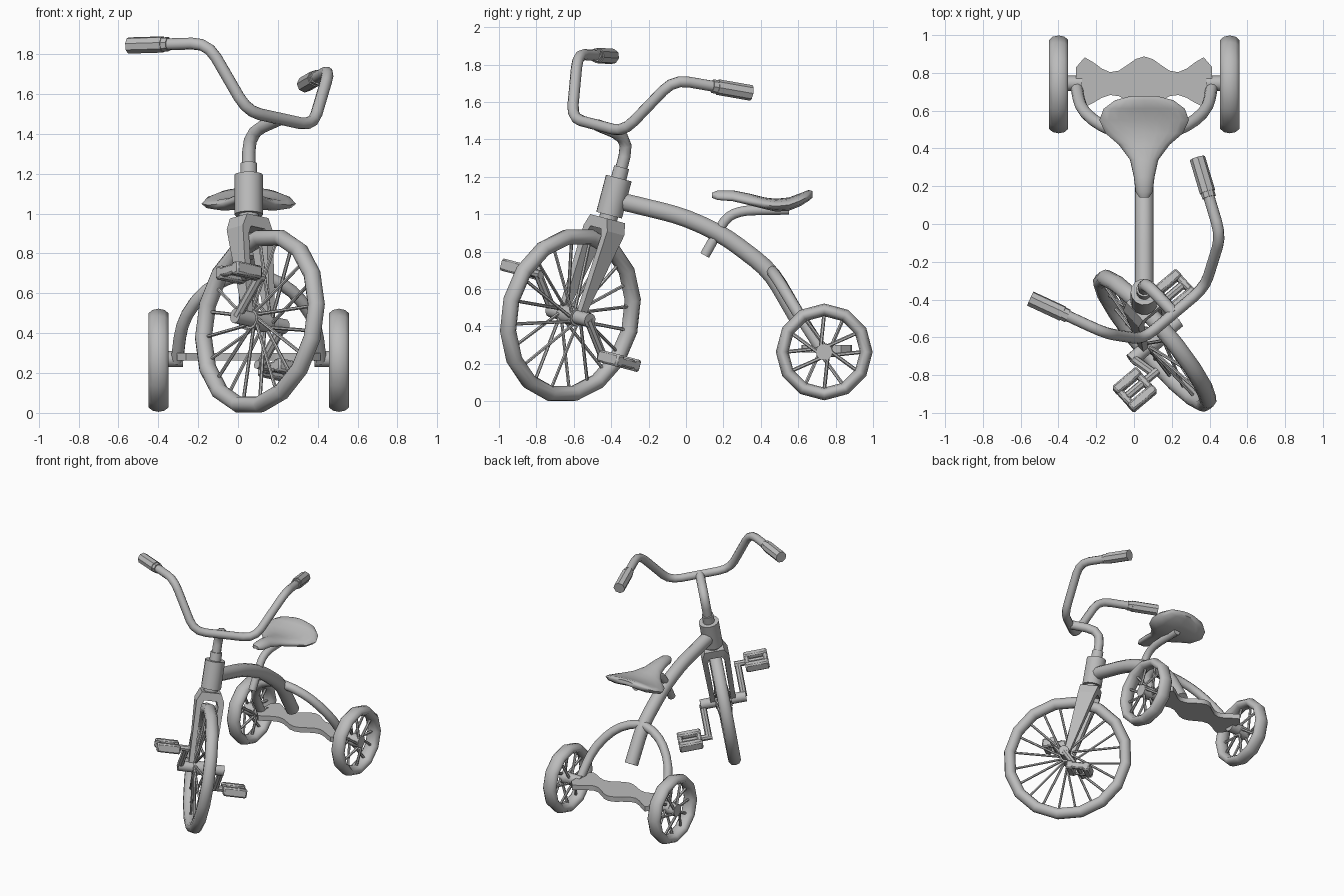
import bpy, bmesh, math
from math import cos, sin, pi, radians
from mathutils import Matrix, Vector

if "Cube" in bpy.data.objects:
    bpy.data.objects.remove(bpy.data.objects["Cube"])

GREY = (0.5, 0.5, 0.5, 1)
grey = bpy.data.materials.new("plain grey")
grey.use_nodes = True
grey.diffuse_color = GREY
grey.node_tree.nodes["Principled BSDF"].inputs["Base Color"].default_value = GREY

MID = 0.054  # x of the frame's plane of symmetry
BODY = Matrix.Translation((MID, 0, 0))
# Steering frame: leaned back, then turned to the left
STEER = (Matrix.Translation((MID, -0.41, 1.0)) @ Matrix.Rotation(radians(-14.7), 4, 'X')
         @ Matrix.Rotation(radians(41), 4, 'Z'))


def finish(ob, name, frame, angle=40):
    ob.name = name
    ob.matrix_world = frame
    ob.data.materials.clear()
    ob.data.materials.append(grey)
    bpy.ops.object.select_all(action='DESELECT')
    bpy.context.view_layer.objects.active = ob
    ob.select_set(True)
    bpy.ops.object.shade_smooth_by_angle(angle=radians(angle))
    return ob


def from_bmesh(bm, name, frame, angle=40):
    bmesh.ops.recalc_face_normals(bm, faces=bm.faces)
    me = bpy.data.meshes.new(name)
    bm.to_mesh(me)
    bm.free()
    ob = bpy.data.objects.new(name, me)
    bpy.context.collection.objects.link(ob)
    return finish(ob, name, frame, angle)


def rod(bm, a, b, r, sides=12):
    a, b = Vector(a), Vector(b)
    m = Matrix.Translation((a + b) / 2) @ (b - a).to_track_quat('Z', 'Y').to_matrix().to_4x4()
    bmesh.ops.create_cone(bm, cap_ends=True, segments=sides, radius1=r, radius2=r,
                          depth=(b - a).length, matrix=m)


def box(bm, centre, size):
    m = Matrix.Translation(centre) @ Matrix.Diagonal((*size, 1))
    bmesh.ops.create_cube(bm, size=1, matrix=m)


def loft(bm, rings):
    rings = [[bm.verts.new(p) for p in ring] for ring in rings]
    n = len(rings[0])
    for a, b in zip(rings, rings[1:]):
        for i in range(n):
            bm.faces.new((a[i], a[(i + 1) % n], b[(i + 1) % n], b[i]))
    bm.faces.new(rings[0])
    bm.faces.new(rings[-1])


def tube(name, pts, r, frame, bend=0.08):
    """Round tube along a path whose corners are softened."""
    pts = [Vector(p) for p in pts]
    path = [pts[0]]
    for p, q, s in zip(pts, pts[1:], pts[2:]):
        a = q + (p - q).normalized() * min(bend, (p - q).length * 0.45)
        b = q + (s - q).normalized() * min(bend, (s - q).length * 0.45)
        path += [a * (1 - t) ** 2 + q * 2 * t * (1 - t) + b * t * t for t in (0, 0.33, 0.67, 1)]
    path.append(pts[-1])
    cu = bpy.data.curves.new(name, 'CURVE')
    cu.dimensions = '3D'
    cu.bevel_depth, cu.bevel_resolution, cu.use_fill_caps = r, 3, True
    sp = cu.splines.new('POLY')
    sp.points.add(len(path) - 1)
    for point, co in zip(sp.points, path):
        point.co = (*co, 1)
    ob = bpy.data.objects.new(name, cu)
    bpy.context.collection.objects.link(ob)
    bpy.ops.object.select_all(action='DESELECT')
    bpy.context.view_layer.objects.active = ob
    ob.select_set(True)
    bpy.ops.object.convert(target='MESH')
    return finish(bpy.context.object, name, frame)


def wheel(name, centre, frame, radius, thick, width, sides, spokes, hub_r, hub_w, wire):
    """Tyre, hub and crossing wire spokes, with the axle along x."""
    place = frame @ Matrix.Translation(centre)
    bpy.ops.mesh.primitive_torus_add(major_segments=sides, minor_segments=10,
                                     major_radius=radius - thick, minor_radius=thick)
    tyre = bpy.context.object
    tyre.data.transform(Matrix.Rotation(pi / 2, 4, 'Y') @ Matrix.Diagonal((1, 1, width / thick, 1)))
    finish(tyre, name + "_tyre", place, 60)
    bm = bmesh.new()
    rod(bm, (-hub_w, 0, 0), (hub_w, 0, 0), hub_r)
    from_bmesh(bm, name + "_hub", place)
    bm = bmesh.new()
    rim = radius - thick * 1.6
    for i in range(spokes):
        side = 1 if i % 2 else -1
        t = 2 * pi * i / spokes
        h = t + side * 0.5
        rod(bm, (side * hub_w * 0.8, hub_r * 0.85 * cos(h), hub_r * 0.85 * sin(h)),
            (0, rim * cos(t), rim * sin(t)), wire, 6)
    from_bmesh(bm, name + "_spokes", place)


# Wheels
HUB = Vector((0, -0.085, -0.575))
wheel("front_wheel", HUB, STEER, 0.474, 0.042, 0.046, 16, 20, 0.05, 0.06, 0.009)
for side, label in ((1, "left"), (-1, "right")):
    wheel(f"{label}_rear_wheel", (side * 0.453, 0.739, 0.264), BODY,
          0.259, 0.034, 0.053, 12, 12, 0.045, 0.045, 0.01)
    bm = bmesh.new()
    rod(bm, (side * 0.33, 0.745, 0.27), (side * 0.45, 0.745, 0.27), 0.04)
    from_bmesh(bm, label + "_rear_axle", BODY)

# Main frame tube, rear arch and saddle post
tube("main_tube", [(0, -0.37, 1.075), (0, -0.02, 0.99), (0, 0.2, 0.89), (0, 0.45, 0.70),
                   (0, 0.6, 0.44)], 0.049, BODY, 0.1)
half = [(0.36, 0.735, 0.26), (0.335, 0.6, 0.47), (0.2, 0.5, 0.64)]
tube("rear_arch", half + [(0, 0.45, 0.71)] + [(-x, y, z) for x, y, z in reversed(half)],
     0.032, BODY, 0.12)
tube("saddle_post", [(0, 0.1, 0.78), (0, 0.215, 0.985), (0, 0.3, 1.02), (0, 0.55, 1.025)],
     0.028, BODY, 0.06)

# Wavy step board between the rear wheels
bm = bmesh.new()
rings = []
for i in range(17):
    x = -0.36 + 0.72 * i / 16
    wave = 0.042 * cos(x * 2 * pi / 0.34)
    back, front = 0.845 + wave, 0.65 - wave * 0.8
    if i in (0, 16):
        back, front = 0.83, 0.67
    rings.append([(x, front, 0.262), (x, back, 0.262), (x, back, 0.3), (x, front, 0.3)])
loft(bm, rings)
from_bmesh(bm, "step_board", BODY)

# Saddle: y, half width, crown height, edge height
sections = [(0.14, 0.025, 1.115, 1.1), (0.17, 0.045, 1.128, 1.09), (0.25, 0.055, 1.128, 1.085),
            (0.34, 0.075, 1.11, 1.065), (0.42, 0.135, 1.09, 1.05), (0.48, 0.205, 1.083, 1.043),
            (0.55, 0.237, 1.09, 1.05), (0.61, 0.215, 1.112, 1.072), (0.655, 0.155, 1.13, 1.095),
            (0.675, 0.08, 1.125, 1.105)]
bm = bmesh.new()
rings = []
for y, w, top, edge in sections:
    ring = [(w * cos(a), y, edge + (top - edge) * sin(a)) for a in (pi * k / 10 for k in range(11))]
    sag = 0.01 + w * 0.09
    ring += [(w * k, y, edge - d) for k, d in
             ((-0.9, sag * 0.7), (-0.6, sag), (0, sag * 0.6), (0.6, sag), (0.9, sag * 0.7))]
    rings.append(ring)
loft(bm, rings)
from_bmesh(bm, "saddle", BODY, 55)

# Head tube with collar
bm = bmesh.new()
rod(bm, (0, 0, -0.005), (0, 0, 0.2), 0.072, 14)
rod(bm, (0, 0, 0.2), (0, 0, 0.26), 0.042, 14)
rod(bm, (0, 0, -0.04), (0, 0, 0), 0.05, 14)
from_bmesh(bm, "head_tube", STEER)

# Handlebar, stem and grips
tube("stem", [(0, 0, 0.2), (0, 0, 0.42), (0, -0.24, 0.445)], 0.033, STEER, 0.12)
low, high, end = Vector((0.218, -0.24, 0.445)), Vector((0.405, -0.152, 0.785)), Vector((0.586, 0.245, 0.82))
mirror = Matrix.Diagonal((-1, 1, 1))
tube("handlebar", [end, high, low, mirror @ low, mirror @ high, mirror @ end], 0.03, STEER, 0.085)
for m, label in ((Matrix.Identity(3), "left"), (mirror, "right")):
    bm = bmesh.new()
    tip, back = m @ end, m @ (high - end).normalized()
    rod(bm, tip, tip + back * 0.19, 0.042, 8)
    rod(bm, tip + back * 0.19, tip + back * 0.22, 0.037, 8)
    from_bmesh(bm, label + "_grip", STEER)

# Fork: a chamfered arch of flat bar that tapers down to the hub
outer = [(0.09, 0.018, -0.6, -0.085), (0.092, 0.024, -0.5, -0.07), (0.1, 0.062, -0.09, -0.008),
         (0.07, 0.067, -0.025, -0.003)]
inner = [(0.056, -0.6), (0.056, -0.5), (0.06, -0.125), (0.045, -0.085)]
rings = []
for s in (1, -1):
    part = [[(s * x, y - d, z), (s * x, y + d, z), (s * xi, y + d, zi), (s * xi, y - d, zi)]
            for (x, d, z, y), (xi, zi) in zip(outer, inner)]
    rings += part if s == 1 else part[::-1]
bm = bmesh.new()
loft(bm, rings)
from_bmesh(bm, "fork", STEER, 20)

# Cranks and pedals
bm = bmesh.new()
rod(bm, HUB - Vector((0.165, 0, 0)), HUB + Vector((0.165, 0, 0)), 0.038)
from_bmesh(bm, "crank_axle", STEER)
for s, label in ((1, "left"), (-1, "right")):
    foot = HUB + Vector((s * 0.15, s * 0.167, -s * 0.17))
    bm = bmesh.new()
    rod(bm, HUB + Vector((s * 0.15, 0, 0)), foot, 0.024, 8)
    rod(bm, foot - Vector((s * 0.025, 0, 0)), foot + Vector((s * 0.2, 0, 0)), 0.022, 8)
    from_bmesh(bm, label + "_crank", STEER)
    bm = bmesh.new()
    for y in (-0.062, 0.062):
        box(bm, foot + Vector((s * 0.135, y, 0)), (0.17, 0.052, 0.066))
    for x in (0.068, 0.202):
        box(bm, foot + Vector((s * x, 0, 0)), (0.036, 0.13, 0.05))
    bmesh.ops.bevel(bm, geom=bm.edges[:], offset=0.01, segments=1, affect='EDGES')
    from_bmesh(bm, label + "_pedal", STEER)
